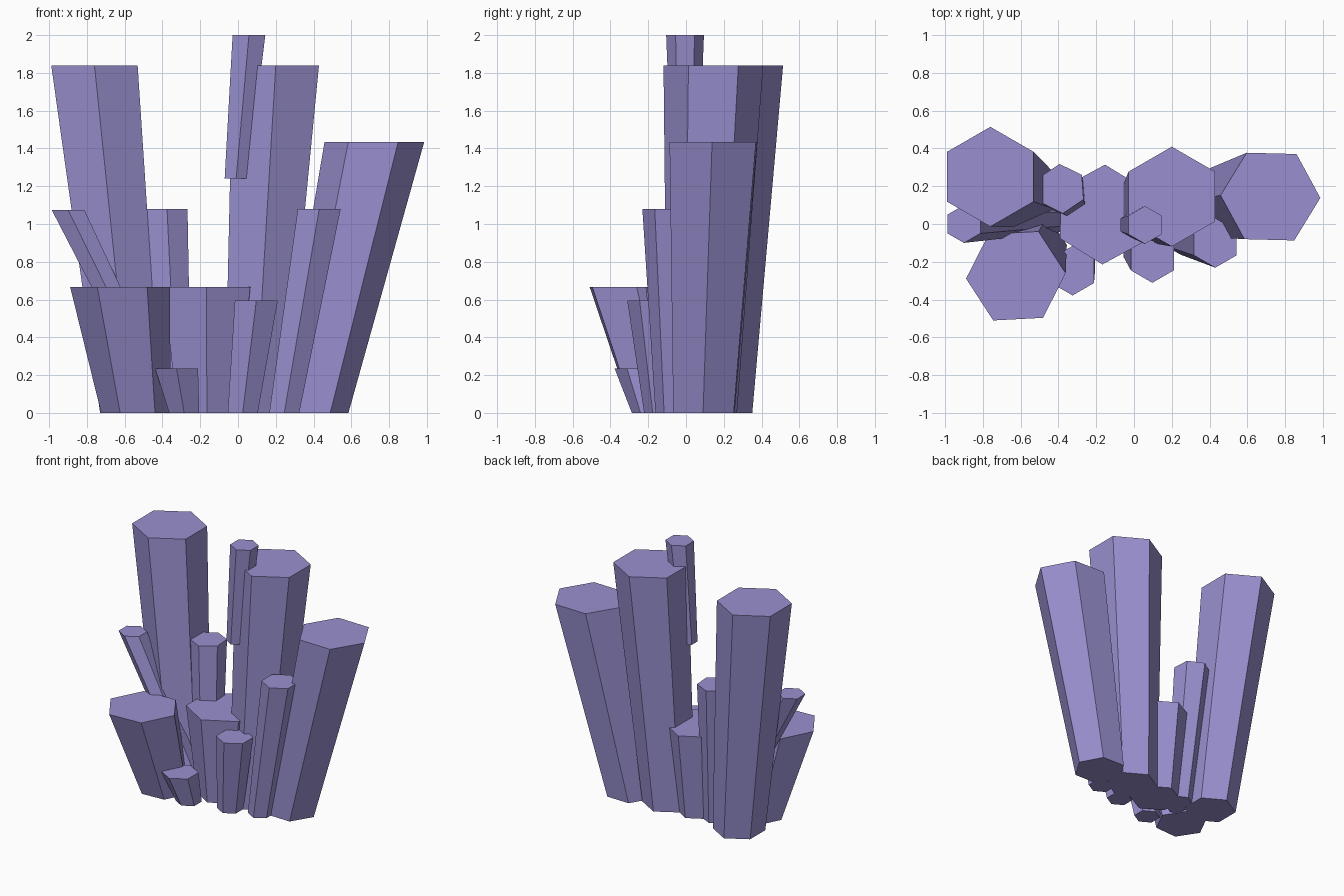
import bpy, bmesh
from math import cos, sin, radians

if "Cube" in bpy.data.objects:
    bpy.data.objects.remove(bpy.data.objects["Cube"])

mat = bpy.data.materials.new("violet_crystal")
mat.diffuse_color = (0.32, 0.28, 0.63, 1)
mat.use_nodes = True
mat.node_tree.nodes["Principled BSDF"].inputs["Base Color"].default_value = mat.diffuse_color
TAPER = 0.7  # base radius relative to top radius


def crystal(name, top, base, radius, turn=90, z0=0.0):
    """Leaning six-sided prism, wider at its flat top; top = (x, y, z), base = (x, y)."""
    bm = bmesh.new()

    def ring(x, y, z, r):
        return [bm.verts.new((x + r * cos(radians(turn + 60 * i)),
                              y + r * sin(radians(turn + 60 * i)), z)) for i in range(6)]

    low = ring(*base, z0, radius * TAPER)
    high = ring(*top, radius)
    bm.faces.new(low[::-1])
    bm.faces.new(high)
    for i in range(6):
        j = (i + 1) % 6
        bm.faces.new((low[i], low[j], high[j], high[i]))
    mesh = bpy.data.meshes.new(name)
    bm.to_mesh(mesh)
    bm.free()
    mesh.materials.append(mat)
    bpy.context.collection.objects.link(bpy.data.objects.new(name, mesh))


# Large crystals
crystal("tall_left_crystal", (-0.76, 0.25, 1.84), (-0.57, 0.166), 0.264)
crystal("tall_centre_crystal", (0.20, 0.145, 1.84), (0.09, 0.085), 0.264)
crystal("right_crystal", (0.722, 0.145, 1.435), (0.40, 0.095), 0.264, -1.5)
crystal("front_left_crystal", (-0.625, -0.275, 0.667), (-0.54, -0.12), 0.264, 3)
crystal("middle_crystal", (-0.16, 0.05, 0.667), (-0.16, 0.045), 0.264, 88.5)

# Small crystals
crystal("thin_left_crystal", (-0.90, 0.0, 1.075), (-0.37, 0.03), 0.10)
crystal("small_back_crystal", (-0.385, 0.187, 1.08), (-0.33, 0.11), 0.131, 94)
crystal("small_right_crystal", (0.43, -0.10, 1.08), (0.245, -0.07), 0.131)
crystal("small_front_crystal", (0.097, -0.18, 0.595), (0.025, -0.13), 0.131)
crystal("short_front_crystal", (-0.325, -0.247, 0.235), (-0.285, -0.195), 0.131)

# Thin crystal high up against the tall centre crystal
crystal("thin_top_crystal", (0.058, -0.005, 2.0), (-0.01, -0.005), 0.10, z0=1.24)
